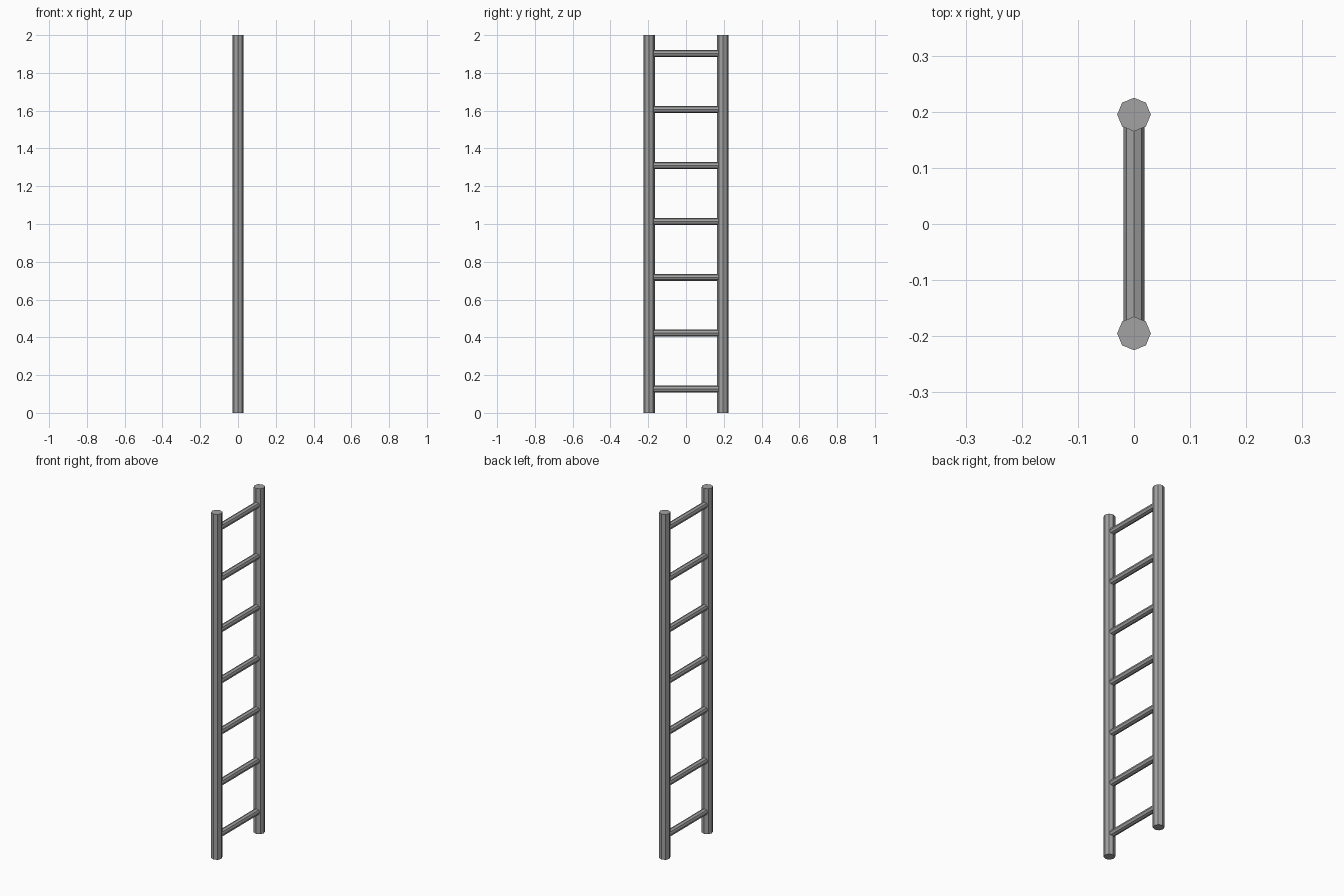
import bpy
import math

cube = bpy.data.objects.get("Cube")
if cube:
    bpy.data.objects.remove(cube, do_unlink=True)

HEIGHT = 2.0
RAIL_RADIUS = 0.03
RAIL_Y = 0.195
RUNG_RADIUS = 0.0185
RUNG_COUNT = 7
FIRST_RUNG_Z = 0.126
RUNG_STEP = 0.296

# Single grey metal
grey = bpy.data.materials.new("grey_metal")
grey.use_nodes = True
grey.diffuse_color = (0.36, 0.36, 0.36, 1)
grey.node_tree.nodes["Principled BSDF"].inputs["Base Color"].default_value = grey.diffuse_color


def bar(name, radius, length, location, rotation=(0, 0, 0)):
    """Eight-sided, flat-shaded bar with a corner on each axis."""
    bpy.ops.mesh.primitive_cylinder_add(
        vertices=8, radius=radius, depth=length, location=location, rotation=rotation)
    obj = bpy.context.object
    obj.name = name
    obj.data.materials.append(grey)
    return obj


# Upright rails
for name, side in (("front_rail", -1), ("back_rail", 1)):
    bar(name, RAIL_RADIUS, HEIGHT, (0, side * RAIL_Y, HEIGHT / 2))

# Rungs, ending inside the rails
for i in range(RUNG_COUNT):
    bar(f"rung_{i + 1}", RUNG_RADIUS, 2 * RAIL_Y,
        (0, 0, FIRST_RUNG_Z + i * RUNG_STEP), (math.pi / 2, 0, 0))
